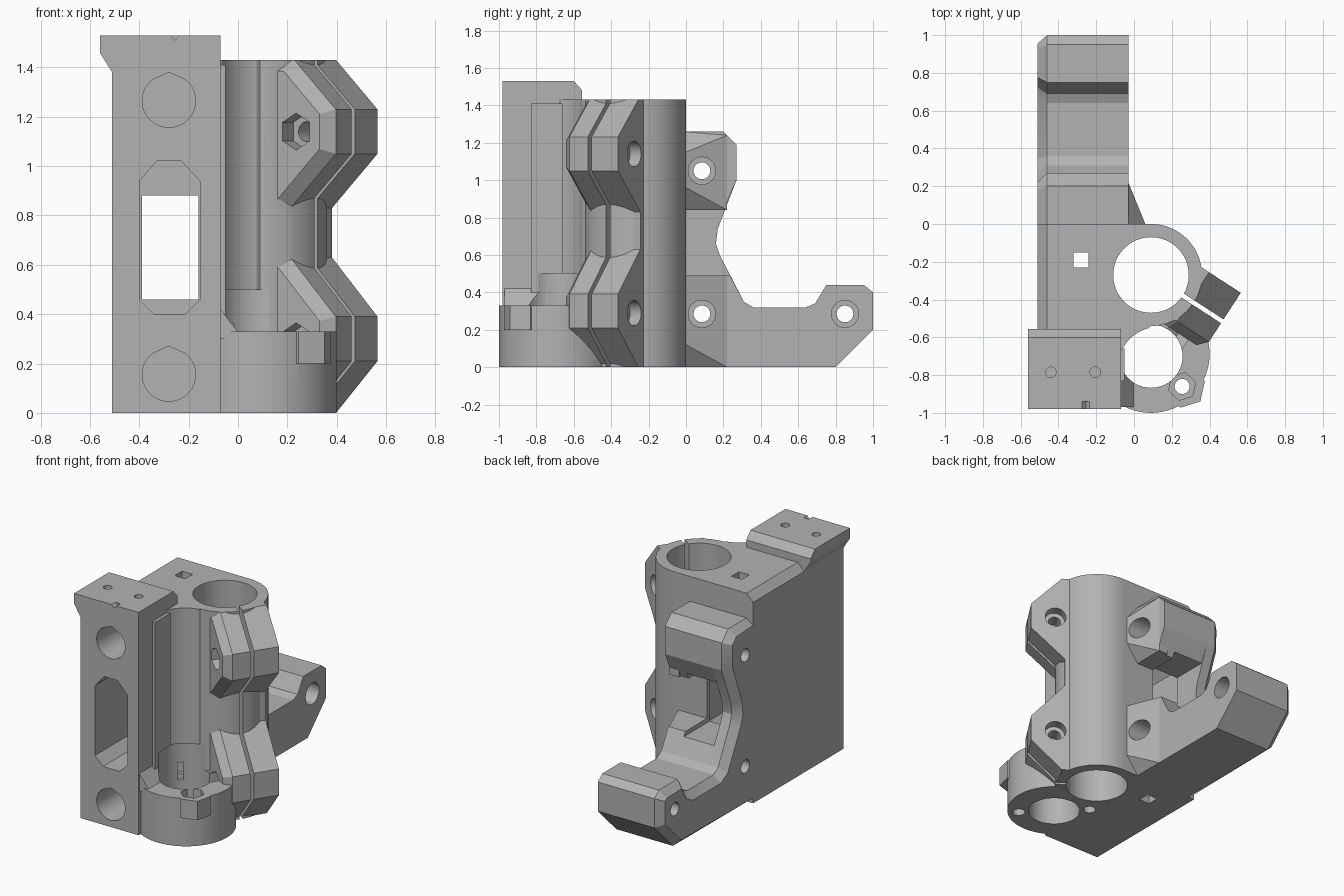
import bpy, bmesh
from math import cos, sin, pi, radians
from mathutils import Vector, Matrix

if "Cube" in bpy.data.objects:
    bpy.data.objects.remove(bpy.data.objects["Cube"], do_unlink=True)

plastic = bpy.data.materials.new("grey_plastic")
plastic.use_nodes = True
plastic.diffuse_color = (0.45, 0.45, 0.45, 1)
plastic.node_tree.nodes["Principled BSDF"].inputs["Base Color"].default_value = (0.45, 0.45, 0.45, 1)

# Frames: profile axes, extrusion axis, origin
X, Y, Z, O = Vector((1, 0, 0)), Vector((0, 1, 0)), Vector((0, 0, 1)), Vector()
TOP, FRONT, SIDE = (X, Y, Z, O), (X, Z, Y, O), (Y, Z, X, O)
ROD = Vector((0.09, -0.27, 0))
a = radians(-33)
EAR_U, EAR_V = Vector((cos(a), sin(a), 0)), Vector((-sin(a), cos(a), 0))
EAR = (EAR_U, Z, EAR_V, ROD)
SLIT = (EAR_U, EAR_V, Z, ROD)


def finish(name, bm):
    bmesh.ops.recalc_face_normals(bm, faces=bm.faces)
    me = bpy.data.meshes.new(name)
    bm.to_mesh(me)
    bm.free()
    ob = bpy.data.objects.new(name, me)
    me.materials.append(plastic)
    bpy.context.collection.objects.link(ob)
    return ob


def prism(name, pts, lo, hi, frame=TOP, chamfer=0):
    """Extrude a profile; chamfer narrows the low end."""
    u, v, w, o = frame
    bm = bmesh.new()
    ends = [[bm.verts.new(o + u * p[0] + v * p[1] + w * d) for p in pts] for d in (lo, hi)]
    base = bm.faces.new(ends[0])
    bm.faces.new(ends[1])
    n = len(pts)
    for i in range(n):
        j = (i + 1) % n
        bm.faces.new((ends[0][i], ends[0][j], ends[1][j], ends[1][i]))
    if chamfer:
        bmesh.ops.recalc_face_normals(bm, faces=bm.faces)
        bmesh.ops.inset_region(bm, faces=[base], thickness=chamfer, depth=chamfer)
    return finish(name, bm)


def disc(cx, cy, r, n=64, turn=0):
    return [(cx + r * cos(turn + 2 * pi * i / n), cy + r * sin(turn + 2 * pi * i / n)) for i in range(n)]


def rect(x0, x1, y0, y1):
    return [(x0, y0), (x1, y0), (x1, y1), (x0, y1)]


def hull(name, pts):
    bm = bmesh.new()
    for p in pts:
        bm.verts.new(p)
    res = bmesh.ops.convex_hull(bm, input=bm.verts)
    junk = {g for g in res["geom_interior"] + res["geom_unused"] if isinstance(g, bmesh.types.BMVert)}
    bmesh.ops.delete(bm, geom=list(junk), context="VERTS")
    return finish(name, bm)


def combine(body, other, op):
    mod = body.modifiers.new(other.name, "BOOLEAN")
    mod.operation, mod.solver, mod.object = op, "EXACT", other
    bpy.context.view_layer.objects.active = body
    bpy.ops.object.modifier_apply(modifier=mod.name)
    bpy.data.objects.remove(other, do_unlink=True)


# Main block with chamfered top edge
body = prism("rod_clamp_bracket", [(-.51, 0), (-.07, 0), (-.07, 1.43), (-.46, 1.43), (-.51, 1.38)], -.98, 0, FRONT)
solids = []

# Top flange with sloped side and rear
flange = prism("flange", [(-.51, 1.2), (-.07, 1.2), (-.07, 1.53), (-.56, 1.53), (-.56, 1.46), (-.51, 1.38)], -.98, -.555, FRONT)
combine(flange, prism("flange_slope", [(-.6, 1.54), (-.6, 1.53), (-.555, 1.48), (-.5, 1.48), (-.5, 1.54)], -.7, 0, SIDE), "DIFFERENCE")
solids.append(flange)

# Rod column, joining web and screw nut seat
web = prism("web", [(-.1, 0), (.09, 0), (.09, -.54), (-.1, -.7)], 0, 1.43)
combine(web, prism("screw_clearance", disc(.13, -.76, .215), .33, 1.5), "DIFFERENCE")
solids.append(web)
solids.append(prism("rod_column", disc(ROD.x, ROD.y, .27), 0, 1.43))
solids.append(prism("nut_seat", disc(.09, -.69, .31), 0, .33))
solids.append(prism("nut_boss", disc(.27, -.865, .11, 6, .3), .2, .33))

# Wall rib beside the screw, flaring at the foot
solids.append(prism("wall_rib", rect(-.83, -.66, .4, 1.41), -.1, -.05, SIDE))
solids.append(prism("rib_foot", [(-.1, .3), (.02, .3), (-.07, .42), (-.1, .42)], -.97, -.75, FRONT))

# Clamp ears around the slit
ear = [(0, 0), (.25, 0), (.45, .21), (.45, .39), (.23, .63), (.23, .83), (.45, 1.05), (.45, 1.23), (.25, 1.43), (0, 1.43)]
solids.append(prism("clamp_ears", ear, -.13, .18, EAR, .05))

# Motor bracket: side plate with thick upper and lower blocks
arm = [(.36, .32), (.64, .32), (.69, .34), (.75, .44), (.95, .44), (1, .4), (1, .2), (.8, 0)]
plate = [(-.1, 0), (-.1, 1.26), (.2, 1.26), (.27, 1.19), (.27, 1.0), (.17, .74), (.16, .66), (.18, .6), (.31, .35)] + arm
solids.append(prism("side_plate", plate, -.46, -.39, SIDE, .05))
solids.append(prism("upper_block", [(-.02, .84), (.2, .84), (.27, 1.0), (.27, 1.19), (.2, 1.26), (-.02, 1.26)], -.42, -.03, SIDE))
solids.append(prism("lower_block", [(-.02, 0), (-.02, .49), (.235, .49), (.31, .35)] + arm, -.42, -.03, SIDE))

# Gussets tying the blocks to the column
for name, z0, z1, zi, zj in (("upper_gusset", .84, 1.26, .96, 1.15), ("lower_gusset", 0, .49, .12, .49)):
    top = min(z1, 1.24)
    solids.append(hull(name, [(-.1, -.02, z0), (-.1, -.02, z1), (-.1, .22, z0), (-.1, .22, top),
                              (-.03, -.02, z0), (-.03, -.02, z1), (-.03, .22, z0), (-.03, .22, top),
                              (.06, -.02, zi), (.06, -.02, zj), (.06, 0, zi), (.06, 0, zj)]))

for s in solids:
    combine(body, s, "UNION")

# Bores for the rod and the screw nut, clamp slit
cuts = [prism("rod_bore", disc(ROD.x, ROD.y, .2), -.1, 1.6),
        prism("screw_bore", disc(.09, -.70, .167), -.1, .5),
        prism("slit", rect(.12, .6, -.012, .012), -.1, 1.6, SLIT),
        prism("square_hole", rect(-.32, -.24, -.23, -.15), -.1, 1.6)]

# Nut seat screws with hex traps
for x, y in ((.255, -.86), (-.075, -.54)):
    cuts.append(prism("seat_screw", disc(x, y, .04, 24), -.1, .34))
    cuts.append(prism("seat_hex", disc(x, y, .075, 6, .3), .24, .36))

# Clamp screws with a counterbore and a hex trap
for z in (.29, 1.14):
    cuts.append(prism("clamp_screw", disc(.29, z, .04, 24), -.4, .4, EAR))
    cuts.append(prism("clamp_head", disc(.29, z, .068, 32), .11, .4, EAR))
    cuts.append(prism("clamp_hex", disc(.29, z, .075, 6, pi / 6), -.4, -.1, EAR))

# Front teardrop sockets and the long window
for z in (.155, 1.265):
    drop = [p for p in disc(-.28, z, .108, 48) if p[1] < z + .09]
    top = [p for p in drop if p[1] > z + .06]
    i = next(k for k in range(len(drop)) if drop[k][0] < -.28)
    drop.insert(i, (-.28, z + .115))
    cuts.append(prism("rod_socket", drop, -1.1, -.08, FRONT))
octagon = [(-.4, .46), (-.34, .4), (-.215, .4), (-.155, .46), (-.155, .94), (-.23, 1.02), (-.33, 1.02), (-.4, .94)]
cuts.append(prism("window", octagon, -1.1, -.03, FRONT))
cuts.append(prism("window_rear", rect(-.39, -.16, .46, .88), -.2, .5, FRONT))

# Motor screw holes
for y, z in ((.085, 1.05), (.085, .285), (.85, .285)):
    cuts.append(prism("motor_screw", disc(y, z, .045, 24), -.7, .2, SIDE))
    cuts.append(prism("motor_head", disc(y, z, .073, 32), -.14, .2, SIDE))

# Flange screw holes and front notch
for x in (-.44, -.205):
    cuts.append(prism("flange_screw", disc(x, -.785, .028, 24), 1.42, 1.6))
cuts.append(prism("notch", [(-.285, 1.54), (-.255, 1.51), (-.225, 1.54)], -1, -.94, FRONT))

for c in cuts:
    combine(body, c, "DIFFERENCE")

# Smooth the round walls, keep machined edges crisp
for o in bpy.context.selected_objects:
    o.select_set(False)
body.select_set(True)
bpy.context.view_layer.objects.active = body
bpy.ops.object.shade_smooth_by_angle(angle=radians(20))
